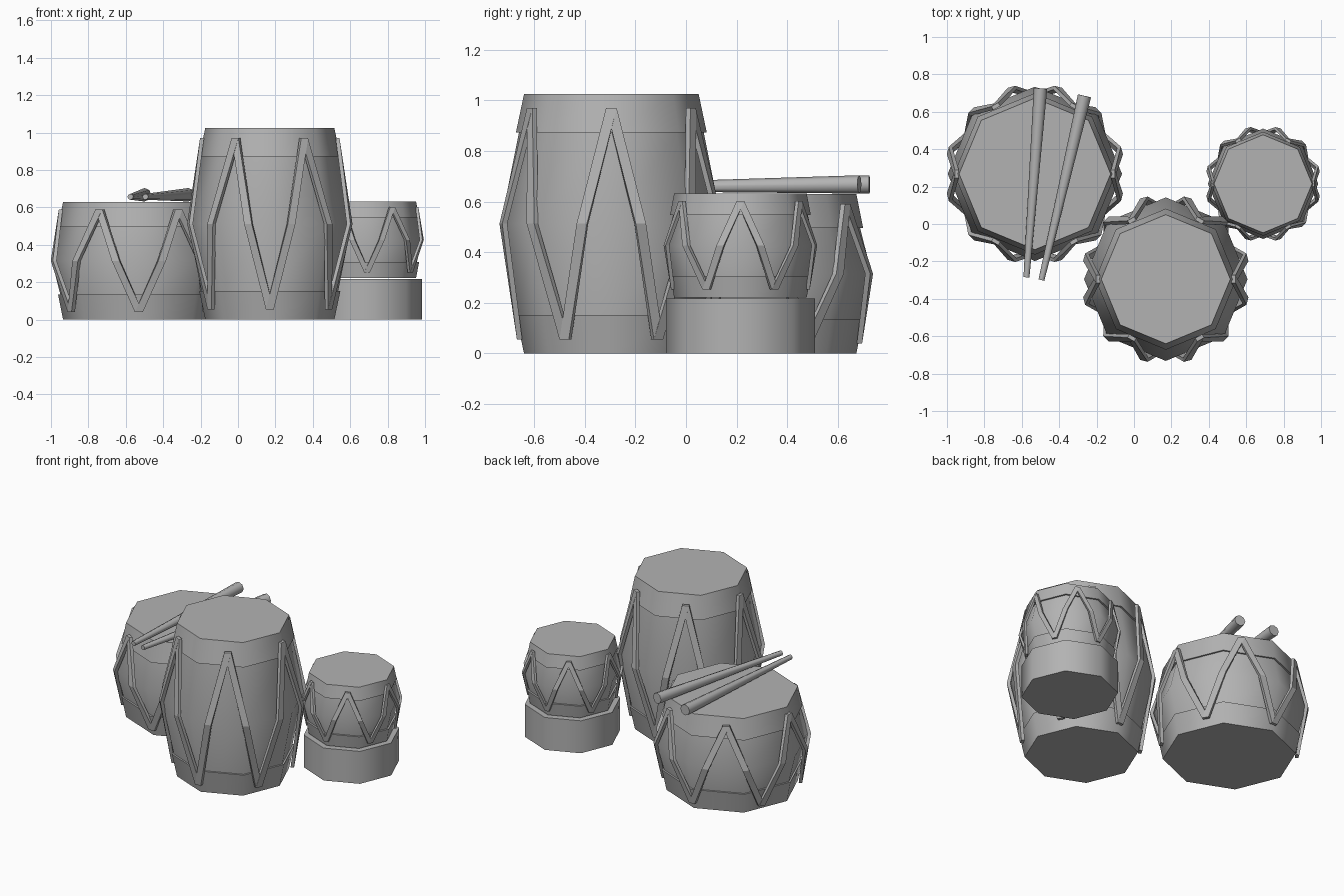
import bpy, bmesh
from math import cos, sin, pi, radians
from mathutils import Vector

if "Cube" in bpy.data.objects:
    bpy.data.objects.remove(bpy.data.objects["Cube"])

GREY = (0.45, 0.45, 0.45, 1)
mat = bpy.data.materials.new("plain grey")
mat.use_nodes = True
mat.diffuse_color = GREY
mat.node_tree.nodes["Principled BSDF"].inputs["Base Color"].default_value = GREY


def finish(bm, name, location=(0, 0, 0), smooth=True):
    bmesh.ops.recalc_face_normals(bm, faces=bm.faces)
    mesh = bpy.data.meshes.new(name)
    bm.to_mesh(mesh)
    bm.free()
    mesh.materials.append(mat)
    obj = bpy.data.objects.new(name, mesh)
    obj.location = location
    bpy.context.collection.objects.link(obj)
    if smooth:
        bpy.ops.object.select_all(action='DESELECT')
        obj.select_set(True)
        bpy.context.view_layer.objects.active = obj
        bpy.ops.object.shade_smooth_by_angle(angle=radians(50))
    return obj


def loft(bm, rings):
    """Skin a list of vertex-position rings into a closed solid."""
    loops = [[bm.verts.new(p) for p in ring] for ring in rings]
    for a, b in zip(loops, loops[1:]):
        for i in range(len(a)):
            j = (i + 1) % len(a)
            bm.faces.new((a[i], a[j], b[j], b[i]))
    bm.faces.new(loops[0])
    bm.faces.new(loops[-1])


def octagon(r, z):
    return [(r * cos(i * pi / 4), r * sin(i * pi / 4), z) for i in range(8)]


def turned(name, profile, location):
    bm = bmesh.new()
    loft(bm, [octagon(r, z) for r, z in profile])
    return finish(bm, name, location)


def drum(name, loc, height, band, r_end, r_band, r_mid, strap_mid, width, inset):
    # bulging shell with a flared band at each end
    step = r_band - 0.012
    turned(name + "_body", [(step, band - 0.02), (step, band), (r_mid, height / 2),
                            (step, height - band), (step, height - band + 0.02)], loc)
    turned(name + "_lower_band", [(r_end, 0), (r_band, band)], loc)
    turned(name + "_upper_band_and_skin", [(r_band, height - band), (r_end, height)], loc)

    # zigzag tension straps, six pairs around the shell
    bm = bmesh.new()
    thick = width / 2

    def section(angle, r, z):
        out = Vector((cos(angle), sin(angle), 0))
        side = Vector((-sin(angle), cos(angle), 0)) * width / 2
        up = Vector((0, 0, z))
        return [out * r - side + up, out * r + side + up,
                out * (r - thick) + side + up, out * (r - thick) - side + up]

    for k in range(6):
        for turn in (-1, 1):
            top = k * pi / 3
            loft(bm, [section(top, r_band - 0.004, height - inset),
                      section(top + turn * pi / 12, strap_mid, height / 2),
                      section(top + turn * pi / 6, r_band - 0.004, inset)])
    finish(bm, name + "_straps", loc, smooth=False)


drum("tall_drum", (0.17, -0.295, 0), 1.025, 0.152, 0.345, 0.377, 0.437, 0.452, 0.042, 0.055)
drum("wide_drum", (-0.53, 0.268, 0), 0.63, 0.135, 0.405, 0.432, 0.466, 0.482, 0.042, 0.04)
drum("small_drum", (0.69, 0.215, 0.222), 0.41, 0.085, 0.262, 0.278, 0.295, 0.31, 0.03, 0.03)

# round stand under the small drum
turned("small_drum_stand", [(0.294, 0), (0.294, 0.217)], (0.69, 0.215, 0))


# pair of tapered sticks lying on the wide drum
def stick(name, tip, butt):
    tip, butt = Vector(tip), Vector(butt)
    bm = bmesh.new()
    loft(bm, [octagon(0.016, 0), octagon(0.036, (butt - tip).length)])
    obj = finish(bm, name, tip)
    obj.rotation_euler = (butt - tip).to_track_quat('Z', 'Y').to_euler()


stick("left_stick", (-0.495, -0.3, 0.657), (-0.265, 0.685, 0.668))
stick("right_stick", (-0.575, -0.285, 0.657), (-0.5, 0.725, 0.668))
